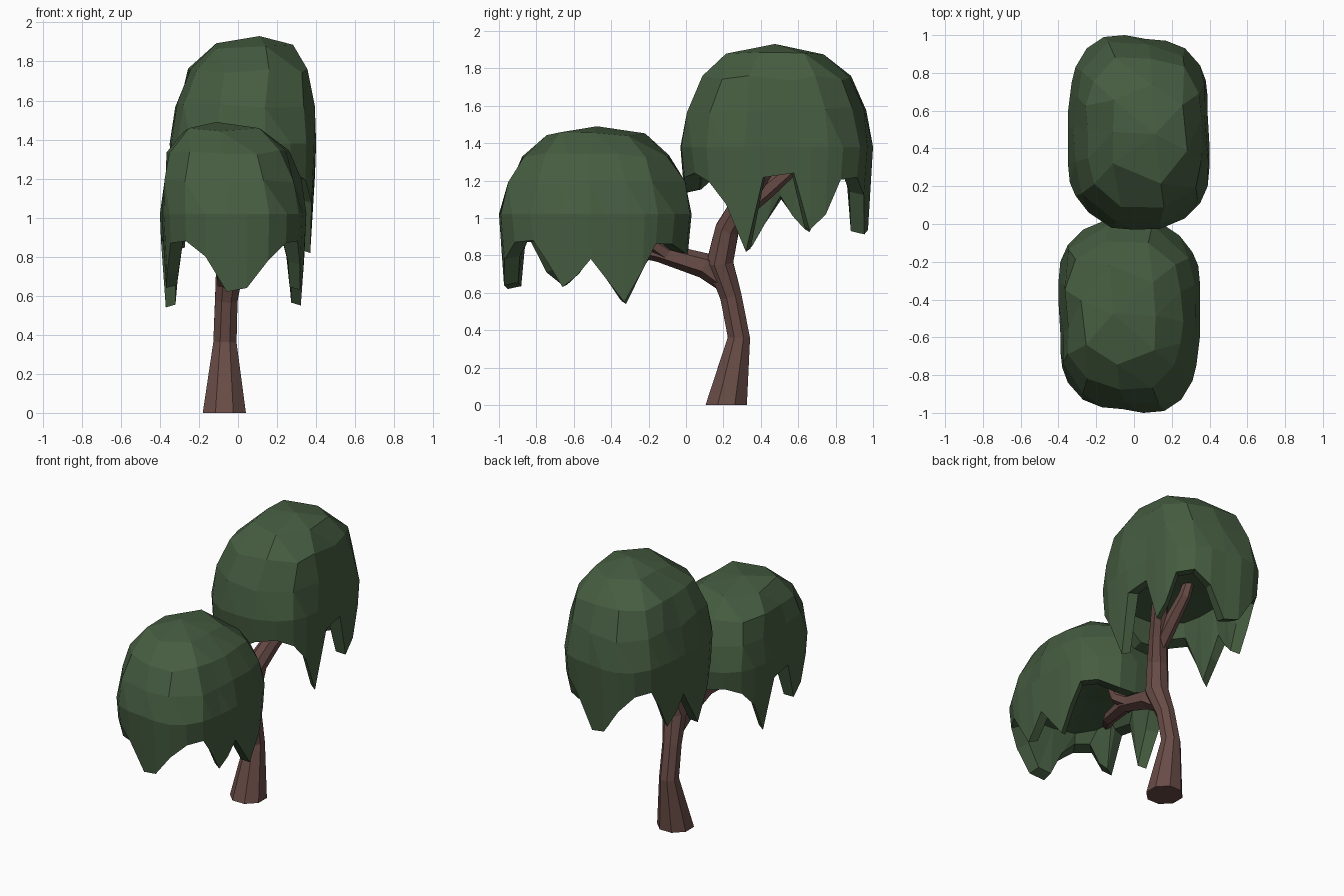
import bpy, bmesh, math, random
from mathutils import Vector

if "Cube" in bpy.data.objects:
    bpy.data.objects.remove(bpy.data.objects["Cube"])

random.seed(4)


def material(name, rgb):
    m = bpy.data.materials.new(name)
    m.diffuse_color = (*rgb, 1)
    m.use_nodes = True
    m.node_tree.nodes["Principled BSDF"].inputs["Base Color"].default_value = m.diffuse_color
    return m


LEAF = material("dark_leaf_green", (0.060, 0.108, 0.052))
BARK = material("reddish_bark", (0.140, 0.072, 0.062))


def finish(bm, name, mat):
    bmesh.ops.recalc_face_normals(bm, faces=bm.faces)
    me = bpy.data.meshes.new(name)
    bm.to_mesh(me)
    bm.free()
    me.materials.append(mat)
    ob = bpy.data.objects.new(name, me)
    bpy.context.collection.objects.link(ob)
    return ob


def bridge(bm, a, b):
    """Join two rings; the second may have half as many points."""
    n, k = len(a), len(b)
    if n == k:
        for i in range(n):
            j = (i + 1) % n
            bm.faces.new((a[i], a[j], b[j], b[i]))
    else:
        for i in range(k):
            j = (i + 1) % k
            bm.faces.new((a[2 * i], a[2 * i + 1], b[i]))
            bm.faces.new((a[2 * i + 1], a[(2 * i + 2) % n], b[j], b[i]))


def fan(bm, ring, tip):
    for i, v in enumerate(ring):
        bm.faces.new((v, ring[(i + 1) % len(ring)], tip))


# Trunk and branches: tapered tubes along (x, y, z, radius) paths
def limb(name, path, sides=8):
    bm = bmesh.new()
    pts = [Vector(p[:3]) for p in path]
    rings = []
    for i, p in enumerate(pts):
        t = (pts[min(i + 1, len(pts) - 1)] - pts[max(i - 1, 0)]).normalized()
        if p.z == 0:
            t = Vector((0, 0, 1))
        u = (Vector((1, 0, 0)) - t * t.x).normalized()
        w = t.cross(u)
        ring = []
        for k in range(sides):
            a = math.tau * (k + 0.5) / sides
            ring.append(bm.verts.new(p + path[i][3] * 1.04 * (u * math.cos(a) + w * math.sin(a))))
        rings.append(ring)
    for a, b in zip(rings, rings[1:]):
        bridge(bm, a, b)
    bm.faces.new(rings[0])
    bm.faces.new(rings[-1])
    return finish(bm, name, BARK)


limb("trunk", [(-.07, .215, 0, .115), (-.067, .283, .36, .062), (-.06, .24, .58, .06),
               (-.04, .18, .76, .075), (-.01, .22, .94, .066), (.05, .30, 1.08, .058),
               (.13, .41, 1.24, .05), (.17, .46, 1.42, .04)])
limb("upper_fork", [(.02, .26, 1.01, .05), (.04, .42, 1.14, .047), (.05, .56, 1.26, .038),
                    (.05, .64, 1.42, .03)], 6)
limb("side_branch", [(-.056, .23, .64, .05), (-.05, .10, .745, .066), (-.055, -.14, .815, .05),
                     (-.15, -.42, .87, .04), (-.28, -.60, .95, .03)], 6)
limb("side_fork", [(-.05, -.09, .80, .045), (-.02, -.19, .87, .04), (.0, -.24, 1.02, .032)], 6)

# Canopy outline (x, y) with the height of the ragged hanging rim below it
CX, CY, MID, TOP = -0.02, -0.485, 1.02, 1.49
RIM = [(-.06, -.98, .62), (.05, -1.0, .64), (.16, -.99, .78), (.25, -.93, .87),
       (.31, -.83, .88), (.33, -.75, .76), (.34, -.67, .63), (.35, -.59, .69),
       (.35, -.51, .78), (.35, -.42, .67), (.35, -.32, .55), (.34, -.22, .72),
       (.31, -.15, .86), (.24, -.06, .86), (.12, .02, .81), (0, .03, .81),
       (-.14, .025, .88), (-.27, -.03, .90), (-.35, -.11, .86), (-.39, -.20, .76),
       (-.40, -.31, .54), (-.40, -.41, .88), (-.39, -.58, .90), (-.39, -.67, .64),
       (-.38, -.76, .71), (-.35, -.84, .87), (-.27, -.93, .88), (-.17, -.97, .80)]


def canopy(name, place):
    bm = bmesh.new()

    def vert(x, y, z, j=0.0):
        d = [random.uniform(-j, j) for _ in range(3)]
        return bm.verts.new(place(x + d[0], y + d[1], z + d[2]))

    def plan(sx, sy, zf, step=1, lean=0.0, j=0.0):
        return [vert(CX + (x - CX) * sx + lean, CY + (y - CY) * sy, zf(z), j)
                for x, y, z in RIM[::step]]

    # outer dome from rim to crown
    rim = [vert(CX + (x - CX) * (.985 - .2 * max(0, .86 - z)),
                CY + (y - CY) * (.965 - .08 * max(0, .86 - z)), z) for x, y, z in RIM]
    rings = [rim, plan(1, 1, lambda z: MID)]
    for f, sx, sy, step in ((.36, .93, .93, 2), (.67, .82, .78, 2), (.91, .52, .53, 4)):
        rings.append(plan(sx, sy, lambda z: MID + f * (TOP - MID), step, -.065 * f * f, .013))
    for a, b in zip(rings, rings[1:]):
        bridge(bm, a, b)
    fan(bm, rings[-1], vert(-.11, CY + .01, TOP))
    # hollow underside
    lip = plan(.79, .80, lambda z: z + .015)
    roof = plan(.70, .74, lambda z: .95, 2)
    bridge(bm, rim, lip)
    bridge(bm, lip, roof)
    fan(bm, roof, vert(CX, CY, .98))
    return finish(bm, name, LEAF)


canopy("lower_canopy", lambda x, y, z: (x, y, z))
# the upper canopy is the same form turned half round and stretched upward
canopy("upper_canopy", lambda x, y, z: (-x, -y, 1.93 - (TOP - z) * 1.17))
